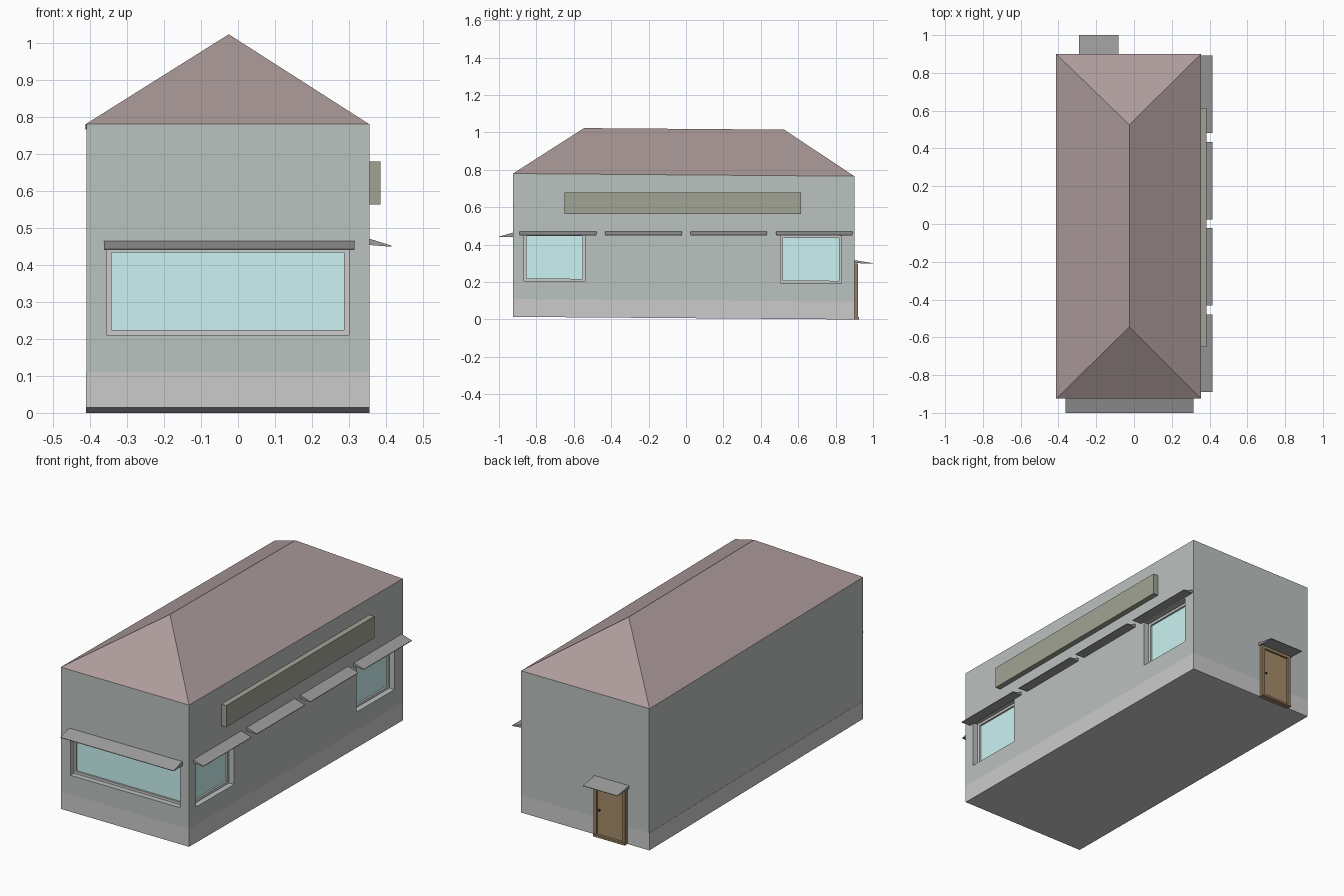
import bpy, bmesh

if "Cube" in bpy.data.objects:
    bpy.data.objects.remove(bpy.data.objects["Cube"])

X0, X1, Y0, Y1 = -0.41, 0.355, -0.925, 0.9      # wall planes
BAND, EAVE, RIDGE = 0.095, 0.766, 1.012


def material(name, r, g, b):
    m = bpy.data.materials.new(name)
    m.diffuse_color = (r, g, b, 1)
    m.use_nodes = True
    m.node_tree.nodes["Principled BSDF"].inputs["Base Color"].default_value = m.diffuse_color
    return m


WALL = material("wall_paint", 0.50, 0.54, 0.52)
BASE = material("base_stone", 0.74, 0.74, 0.74)
ROOF = material("roof_tile", 0.42, 0.33, 0.33)
TRIM = material("window_trim", 0.52, 0.53, 0.53)
DARK = material("awning_metal", 0.34, 0.34, 0.34)
GLASS = material("glass", 0.60, 0.90, 0.89)
SIGN = material("sign_board", 0.36, 0.37, 0.30)
WOOD = material("door_wood", 0.38, 0.26, 0.14)
FRAME = material("door_frame_wood", 0.30, 0.21, 0.12)
BLACK = material("knob_metal", 0.04, 0.04, 0.04)

# wall-local (along, outward, up) to world
PLACE = {
    "world": lambda u, d, z: (u, d, z),
    "front": lambda u, d, z: (u, Y0 - d, z),
    "right": lambda u, d, z: (X1 + d, u, z),
    "back": lambda u, d, z: (u, Y1 + d, z),
}


def finish(name, bm, mat, side="world", tilt=False):
    for v in bm.verts:
        v.co = PLACE[side](*v.co)
        if tilt:                                 # shell leans slightly to the back
            v.co.z += 0.007 - 0.0077 * v.co.y
    bmesh.ops.recalc_face_normals(bm, faces=bm.faces)
    me = bpy.data.meshes.new(name)
    bm.to_mesh(me)
    bm.free()
    me.materials.append(mat)
    ob = bpy.data.objects.new(name, me)
    bpy.context.collection.objects.link(ob)
    return ob


def boxes(name, mat, *bounds, side="world", tilt=False):
    bm = bmesh.new()
    for a, b, c, d, e, f in bounds:
        vs = bmesh.ops.create_cube(bm, size=1)["verts"]
        for v in vs:
            v.co = (a if v.co.x < 0 else b, c if v.co.y < 0 else d, e if v.co.z < 0 else f)
    return finish(name, bm, mat, side, tilt)


def awning(name, side, u0, u1, depth, low, high, tip):
    bm = bmesh.new()
    prof = [(-0.004, low), (-0.004, high), (depth, tip + 0.003), (depth, tip)]
    a, b = ([bm.verts.new((u, d, z)) for d, z in prof] for u in (u0, u1))
    bm.faces.new(a)
    bm.faces.new(b)
    for i in range(4):
        j = (i + 1) % 4
        bm.faces.new((a[i], a[j], b[j], b[i]))
    finish(name, bm, DARK, side)


# walls and base band
walls = boxes("walls", WALL, (X0, X1, Y0, Y1, BAND, EAVE), tilt=True)
boxes("base_band", BASE, (X0 - 0.001, X1, Y0, Y1, 0, BAND), tilt=True)

# hipped roof
bm = bmesh.new()
e = [bm.verts.new(p) for p in ((X0 - 0.002, Y0, EAVE), (X1, Y0, EAVE), (X1, Y1, EAVE), (X0 - 0.002, Y1, EAVE))]
r = [bm.verts.new((-0.025, y, RIDGE)) for y in (-0.545, 0.525)]
for f in ((e[0], e[1], r[0]), (e[1], e[2], r[1], r[0]), (e[2], e[3], r[1]), (e[3], e[0], r[0], r[1]), e):
    bm.faces.new(f)
finish("roof", bm, ROOF, tilt=True)


# recessed window: cut the opening, then add frame and glass
def window(name, side, u0, u1, z0, z1):
    cutter = boxes(name + "_cutter", TRIM, (u0, u1, -0.05, 0.05, z0, z1), side=side, tilt=True)
    cutter.hide_render = True
    mod = walls.modifiers.new("opening", "BOOLEAN")
    mod.operation, mod.solver, mod.object = "DIFFERENCE", "EXACT", cutter
    bpy.context.view_layer.objects.active = walls
    bpy.ops.object.modifier_apply(modifier=mod.name)
    bpy.data.objects.remove(cutter)
    w, back, out = 0.013, -0.05, -0.03
    boxes(name + "_frame", TRIM,
          (u0, u0 + w, back, out, z0, z1), (u1 - w, u1, back, out, z0, z1),
          (u0 + w, u1 - w, back, out, z0, z0 + w), (u0 + w, u1 - w, back, out, z1 - w, z1),
          side=side, tilt=True)
    boxes(name + "_glass", GLASS, (u0 + w, u1 - w, back, -0.04, z0 + w, z1 - w), side=side, tilt=True)


window("front_window", "front", -0.355, 0.30, 0.197, 0.432)
awning("front_awning", "front", -0.362, 0.315, 0.075, 0.44, 0.466, 0.44)
for i in range(4):
    u = -0.865 + i * 0.4567
    window(f"side_window_{i + 1}", "right", u, u + 0.325, 0.193, 0.447)
    awning(f"side_awning_{i + 1}", "right", u - 0.024, u + 0.386, 0.06, 0.454, 0.472, 0.449)

# sign board
boxes("sign_board", SIGN, (-0.65, 0.615, -0.002, 0.03, 0.563, 0.68), side="right")

# back door with frame, threshold, knob and canopy
boxes("door_frame", FRAME, (-0.28, -0.262, -0.01, 0.02, 0, 0.3), (-0.108, -0.09, -0.01, 0.02, 0, 0.3),
      (-0.262, -0.108, -0.01, 0.02, 0.283, 0.3), side="back")
boxes("door_threshold", FRAME, (-0.28, -0.09, -0.01, 0.024, 0, 0.012), side="back")
boxes("door", WOOD, (-0.262, -0.108, -0.01, 0.01, 0.012, 0.283), side="back")
bm = bmesh.new()
bmesh.ops.create_icosphere(bm, subdivisions=1, radius=0.007)
bmesh.ops.translate(bm, verts=bm.verts, vec=(-0.122, 0.014, 0.145))
finish("door_knob", bm, BLACK, "back")
awning("door_canopy", "back", -0.29, -0.083, 0.1, 0.302, 0.318, 0.298)
